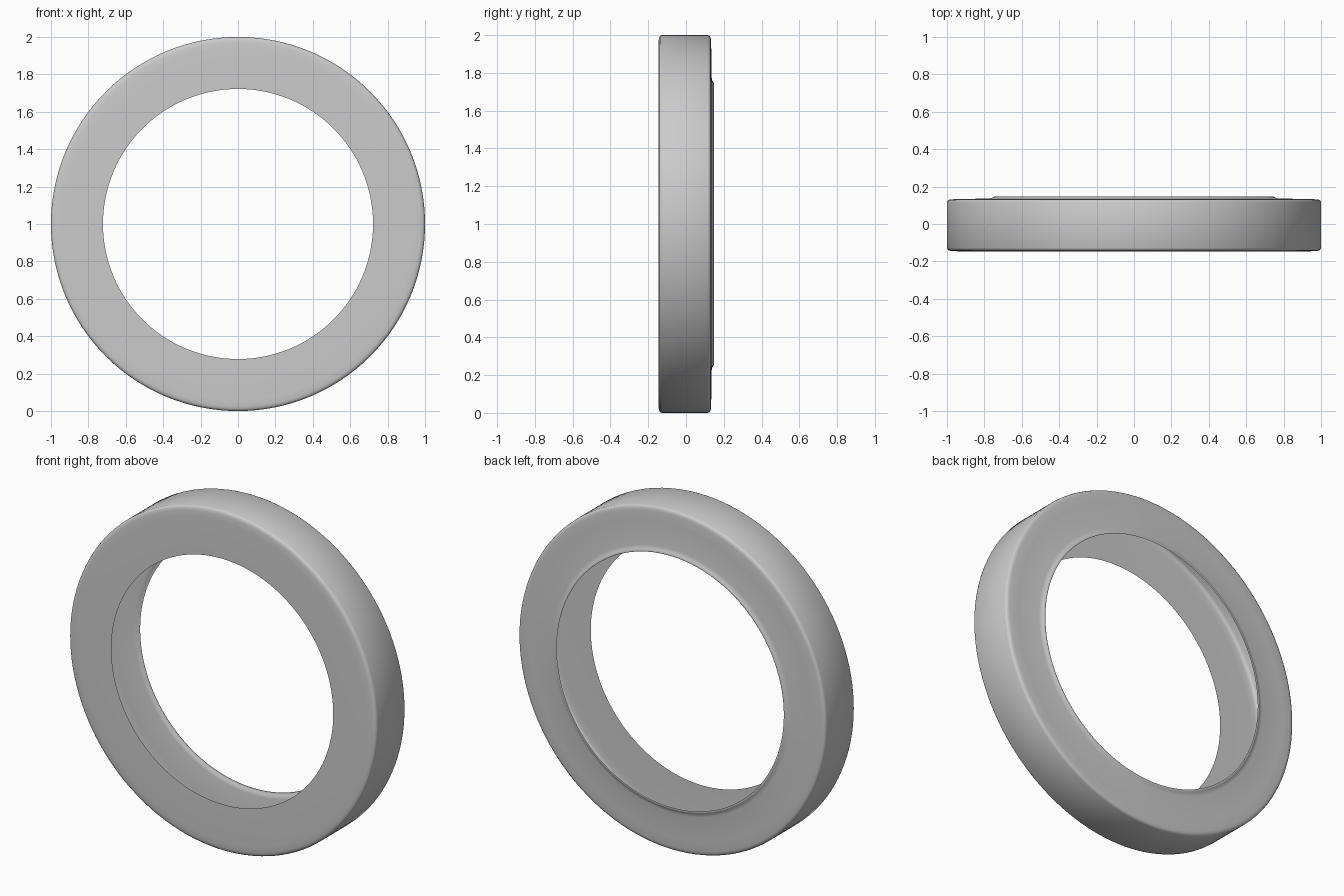
import bpy, bmesh, math

if "Cube" in bpy.data.objects:
    bpy.data.objects.remove(bpy.data.objects["Cube"])

# Open shell cross-section as (radius, y): front face, outer wall, back face, lip.
# The inner side is open, so the hollow inside is visible through the hole.
profile = [
    (0.722, -0.146), (0.94, -0.146), (0.975, -0.1445), (0.988, -0.142),
    (0.996, -0.137), (1.0, -0.128),
    (1.0, 0.116), (0.996, 0.125), (0.988, 0.130), (0.975, 0.132), (0.92, 0.134),
    (0.775, 0.136), (0.760, 0.139), (0.752, 0.144), (0.745, 0.147), (0.739, 0.146),
]
SEGMENTS = 128

# Revolve the section around the y axis, centred at z = 1
bm = bmesh.new()
rings = []
for i in range(SEGMENTS):
    a = 2 * math.pi * i / SEGMENTS
    rings.append([bm.verts.new((r * math.cos(a), y, 1 + r * math.sin(a)))
                  for r, y in profile])
for i in range(SEGMENTS):
    a, b = rings[i], rings[(i + 1) % SEGMENTS]
    for j in range(len(profile) - 1):
        bm.faces.new((a[j], a[j + 1], b[j + 1], b[j]))

# Make the front face point to -y
bm.normal_update()
bm.faces.ensure_lookup_table()
if bm.faces[0].normal.y > 0:
    bmesh.ops.reverse_faces(bm, faces=bm.faces[:])

mesh = bpy.data.meshes.new("ring_shell")
bm.to_mesh(mesh)
bm.free()
ring = bpy.data.objects.new("ring_shell", mesh)
bpy.context.collection.objects.link(ring)

# Smooth shading
bpy.context.view_layer.objects.active = ring
ring.select_set(True)
bpy.ops.object.shade_smooth_by_angle(angle=math.radians(50))
